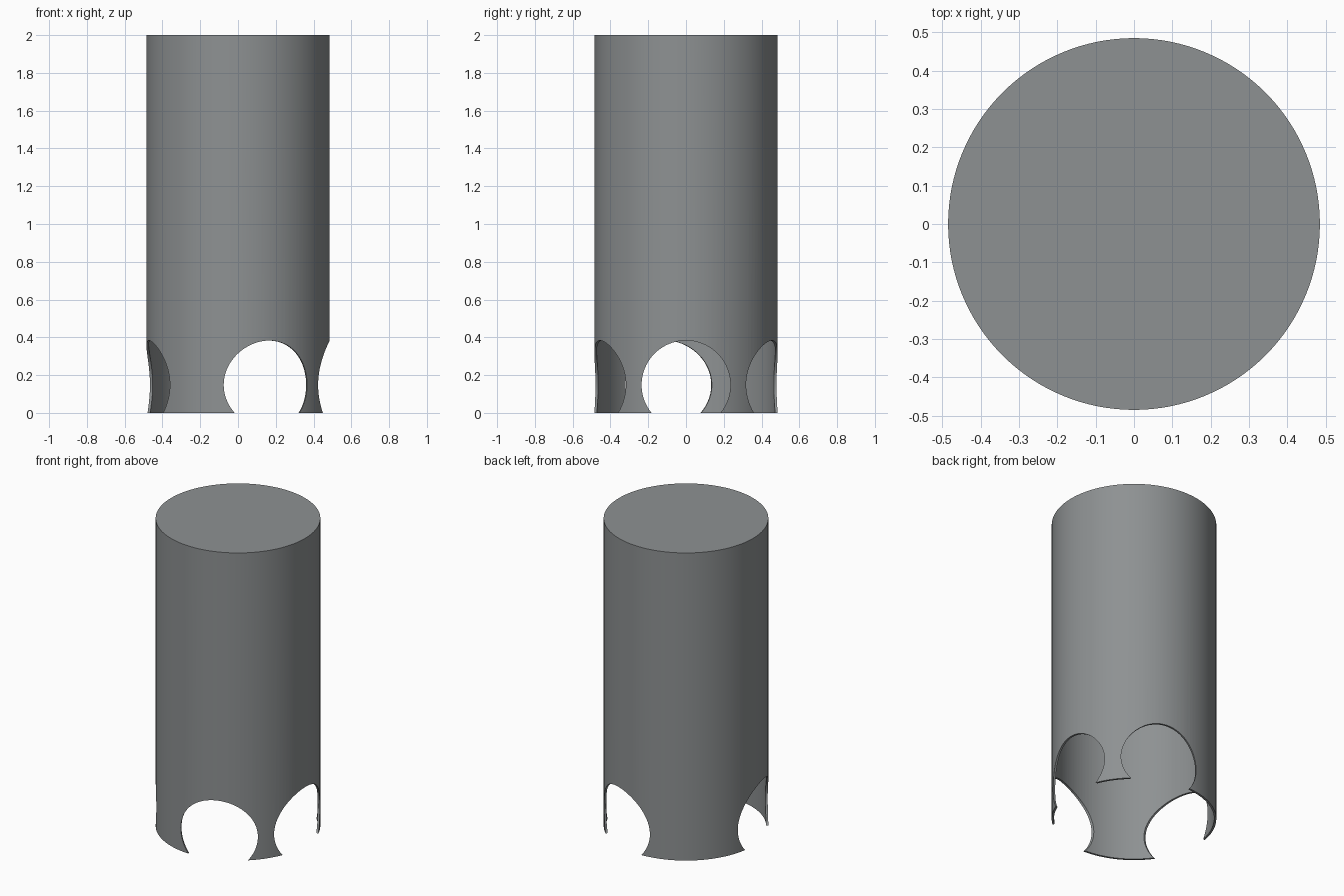
import bpy
import math

if "Cube" in bpy.data.objects:
    bpy.data.objects.remove(bpy.data.objects["Cube"])

RADIUS, HEIGHT, WALL = 0.485, 2.0, 0.013
HOLE_RADIUS, HOLE_Z = 0.235, 0.148
HOLE_ANGLES = (0, 70, -70, -167)

grey = bpy.data.materials.new("grey")
grey.diffuse_color = (0.27, 0.285, 0.29, 1)
grey.use_nodes = True
grey.node_tree.nodes["Principled BSDF"].inputs["Base Color"].default_value = grey.diffuse_color


def cylinder(name, radius, depth, location, rotation=(0, 0, 0), sides=96):
    bpy.ops.mesh.primitive_cylinder_add(vertices=sides, radius=radius, depth=depth,
                                        location=location, rotation=rotation)
    obj = bpy.context.object
    obj.name = name
    obj.data.materials.append(grey)
    return obj


def cut(target, cutter):
    cutter.hide_render = True
    mod = target.modifiers.new("cut", 'BOOLEAN')
    mod.operation = 'DIFFERENCE'
    mod.solver = 'EXACT'
    mod.object = cutter
    bpy.ops.object.select_all(action='DESELECT')
    bpy.context.view_layer.objects.active = target
    target.select_set(True)
    bpy.ops.object.modifier_apply(modifier=mod.name)
    bpy.data.objects.remove(cutter)


# Tube with a closed top and an open bottom
tube = cylinder("capped_tube", RADIUS, HEIGHT, (0, 0, HEIGHT / 2), sides=128)
cavity_top = HEIGHT - WALL
cut(tube, cylinder("cavity_cutter", RADIUS - WALL, cavity_top + 0.1,
                   (0, 0, (cavity_top - 0.1) / 2), sides=128))

# Round openings breaking through the bottom rim
for degrees in HOLE_ANGLES:
    a = math.radians(degrees)
    cut(tube, cylinder("hole_cutter", HOLE_RADIUS, 0.5,
                       (0.5 * math.cos(a), 0.5 * math.sin(a), HOLE_Z),
                       (0, math.pi / 2, a)))

bpy.ops.object.shade_smooth_by_angle(angle=math.radians(30))
